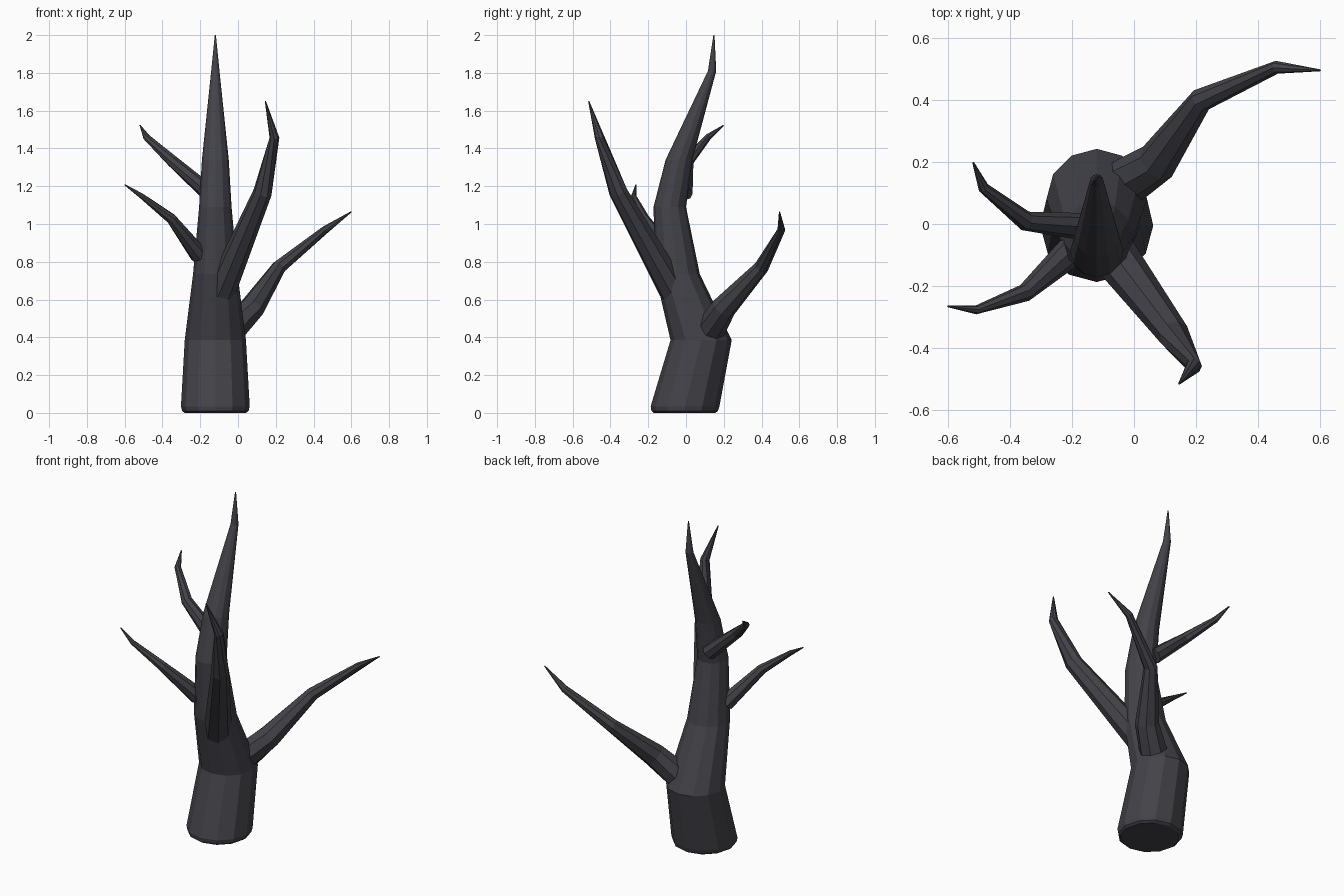
import bpy, bmesh, math
from mathutils import Vector

if "Cube" in bpy.data.objects:
    bpy.data.objects.remove(bpy.data.objects["Cube"])

bark = bpy.data.materials.new("dark_bark")
bark.diffuse_color = (0.055, 0.055, 0.066, 1)
bark.use_nodes = True
bark.node_tree.nodes["Principled BSDF"].inputs["Base Color"].default_value = bark.diffuse_color


def limb(name, path, sides, level=False):
    """Tapered faceted tube through (x, y, z, radius) points; last point is the tip."""
    pts = [Vector(p[:3]) for p in path]
    bm = bmesh.new()
    rings = []
    for i, p in enumerate(path):
        # ring plane: horizontal for the trunk, mitred between segments for branches
        d = Vector((0, 0, 1))
        if not level:
            d = Vector((0, 0, 0))
            if i > 0:
                d += (pts[i] - pts[i - 1]).normalized()
            if i < len(pts) - 1:
                d += (pts[i + 1] - pts[i]).normalized()
            d.normalize()
        u = Vector((1, 0, 0)) if level else d.cross(Vector((0, 0, 1))).normalized()
        v = d.cross(u)
        ring = []
        for k in range(sides):
            a = 2 * math.pi * k / sides
            ring.append(bm.verts.new(pts[i] + p[3] * (u * math.cos(a) + v * math.sin(a))))
        rings.append(ring)
    for lo, hi in zip(rings, rings[1:]):
        for k in range(sides):
            n = (k + 1) % sides
            bm.faces.new((lo[k], lo[n], hi[n], hi[k]))
    bm.faces.new(rings[0][::-1])
    bm.faces.new(rings[-1])
    bmesh.ops.recalc_face_normals(bm, faces=bm.faces)
    me = bpy.data.meshes.new(name)
    bm.to_mesh(me)
    bm.free()
    me.materials.append(bark)
    ob = bpy.data.objects.new(name, me)
    bpy.context.collection.objects.link(ob)
    return ob


# Trunk with a rounded foot and a swaying spine
X = -0.12
limb("trunk", [
    (X, -0.008, 0.0, 0.162), (X, -0.007, 0.01, 0.176), (X, -0.005, 0.035, 0.182),
    (X, 0.08, 0.385, 0.162), (X, -0.045, 0.735, 0.118), (X, -0.086, 1.09, 0.086),
    (X, -0.037, 1.34, 0.071), (X, 0.138, 1.81, 0.022), (X, 0.148, 2.0, 0.003),
], 12, level=True)

# Branches
limb("front_branch", [
    (-0.09, -0.065, 0.645, 0.078), (0.13, -0.358, 1.167, 0.05),
    (0.193, -0.457, 1.457, 0.026), (0.145, -0.515, 1.65, 0.003)], 8)
limb("back_right_branch", [
    (-0.025, 0.135, 0.45, 0.078), (0.075, 0.2, 0.557, 0.067),
    (0.217, 0.4, 0.772, 0.039), (0.46, 0.505, 0.968, 0.021),
    (0.6, 0.495, 1.065, 0.003)], 8)
limb("upper_left_branch", [
    (-0.15, -0.01, 1.16, 0.045), (-0.35, 0.01, 1.335, 0.032),
    (-0.485, 0.117, 1.46, 0.018), (-0.518, 0.198, 1.522, 0.003)], 8)
limb("lower_left_branch", [
    (-0.205, -0.09, 0.835, 0.049), (-0.352, -0.222, 1.027, 0.029),
    (-0.51, -0.277, 1.148, 0.014), (-0.6, -0.265, 1.208, 0.003)], 8)
